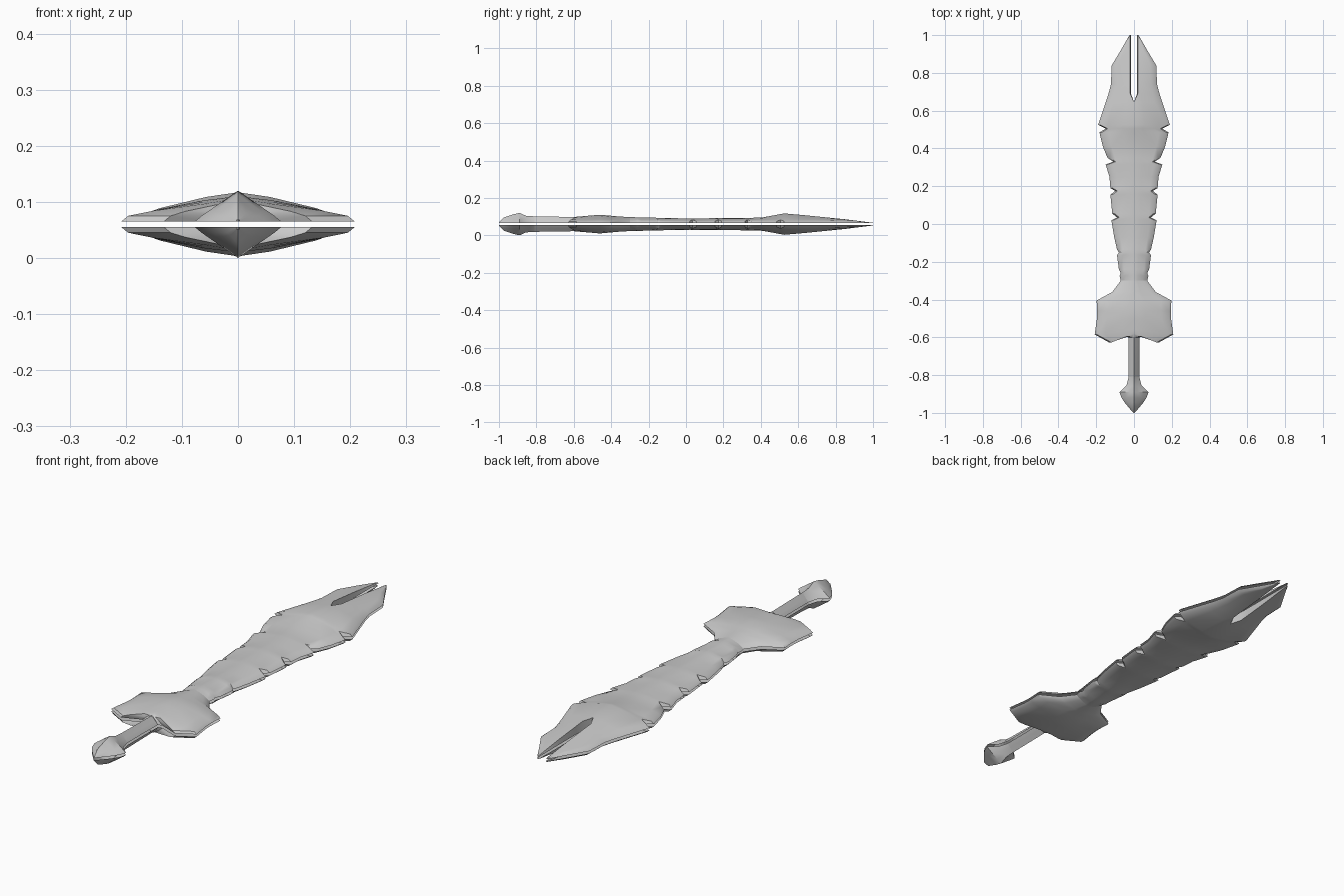
import bpy
from mathutils import Vector

cube = bpy.data.objects.get("Cube")
if cube:
    bpy.data.objects.remove(cube, do_unlink=True)

MID, RIM, EDGE = 0.06, 0.005, 0.015   # centre plane, half gap, top of bevel
SLOT_BASE = 0.645

steel = bpy.data.materials.new("grey_steel")
steel.use_nodes = True
steel.diffuse_color = (0.6, 0.6, 0.6, 1)
steel.node_tree.nodes["Principled BSDF"].inputs["Base Color"].default_value = (0.6, 0.6, 0.6, 1)

# height of the central ridge along the length: (y, height)
RIDGE = [(-1, .008), (-.975, .035), (-.92, .053), (-.89, .06), (-.85, .042), (-.6, .038),
         (-.46, .05), (-.33, .038), (0, .03), (.4, .034), (.53, .058), (.65, .046),
         (.85, .026), (1, .007)]


def ridge_height(y):
    for (y0, h0), (y1, h1) in zip(RIDGE, RIDGE[1:]):
        if y <= y1:
            return h0 + (h1 - h0) * max(0, y - y0) / (y1 - y0)
    return RIDGE[-1][1]


def cross_section(x, y, ridge_y, crown, lift):
    """Points from the centre ridge out to the rim, for one station."""
    inner = 0.016 * min(1, max(0, (y - SLOT_BASE) / 0.045))
    start = inner * 1.25
    shoulder = x - min(0.012, 0.25 * (x - start))
    top = ridge_height(ridge_y)
    edge = min(EDGE + lift, top)
    pts = [Vector((inner, ridge_y, RIM))]
    for f, g in zip((0, 0.32, 0.78, 1), crown):
        pts.append(Vector((start + (shoulder - start) * f,
                           ridge_y + (y - ridge_y) * f,
                           edge + (top - edge) * g)))
    pts.append(Vector((x, y, RIM)))
    return pts


def shell(name, stations, crown, notched=False):
    """Loft half of the upper shell, then mirror it sideways and downwards."""
    verts, faces = [], []
    for i, (x, y, *ry) in enumerate(stations):
        around = stations[max(i - 1, 0)][0], stations[min(i + 1, len(stations) - 1)][0]
        lift = 0.008 if notched and x < min(around) else 0
        verts += cross_section(x, y, ry[0] if ry else y, crown, lift)
    n = 6
    for r in range(len(stations) - 1):
        in_slot = stations[r + 1][1] >= SLOT_BASE
        for c in range(0 if in_slot else 1, n - 1):
            a, b = r * n + c, (r + 1) * n + c
            faces.append((a, b, b + 1, a + 1))
    mesh = bpy.data.meshes.new(name)
    mesh.from_pydata(verts, [], faces)
    mesh.materials.append(steel)
    obj = bpy.data.objects.new(name, mesh)
    obj.location.z = MID
    bpy.context.collection.objects.link(obj)
    bpy.ops.object.select_all(action='DESELECT')
    obj.select_set(True)
    bpy.context.view_layer.objects.active = obj
    mirror = obj.modifiers.new("mirror", 'MIRROR')
    mirror.use_axis = (True, False, True)
    mirror.merge_threshold = 0.0005
    bpy.ops.object.modifier_apply(modifier=mirror.name)
    # drop the unused centre points of rows outside the slot
    used = {v for p in obj.data.polygons for v in p.vertices}
    bpy.ops.object.mode_set(mode='EDIT')
    bpy.ops.mesh.select_all(action='SELECT')
    bpy.ops.mesh.delete_loose()
    bpy.ops.object.mode_set(mode='OBJECT')
    bpy.ops.object.shade_smooth_by_angle(angle=0.6)
    return obj


ROUNDED = (1, 0.8, 0.33, 0)
FACETED = (1, 0.68, 0.22, 0)

# forked blade with notched edges, tip first: (half width, y)
blade = [(.024, 1), (.07, .92), (.118, .84), (.122, .74), (.135, .69), (.15, SLOT_BASE),
         (.19, .525), (.15, .505), (.183, .485), (.165, .41), (.14, .35),
         (.11, .33), (.15, .315), (.13, .25), (.125, .19), (.1, .175), (.125, .155),
         (.115, .055), (.09, .035), (.12, .02), (.105, -.07), (.09, -.135), (.08, -.15),
         (.09, -.165), (.08, -.24), (.07, -.26), (.076, -.275), (.07, -.3)]
shell("blade", blade, ROUNDED, notched=True)

# guard: the third number is where the station meets the ridge
guard = [(.07, -.3), (.115, -.36), (.198, -.405, -.4), (.195, -.46), (.196, -.5),
         (.208, -.585, -.56), (.132, -.627, -.58), (.05, -.595), (.03, -.6)]
shell("guard", guard, ROUNDED)

grip = [(.03, -.6), (.028, -.7), (.028, -.81)]
shell("grip", grip, FACETED)

pommel = [(.028, -.81), (.04, -.855), (.077, -.89), (.066, -.92), (.05, -.945),
          (.025, -.975), (.003, -1)]
shell("pommel", pommel, FACETED)
